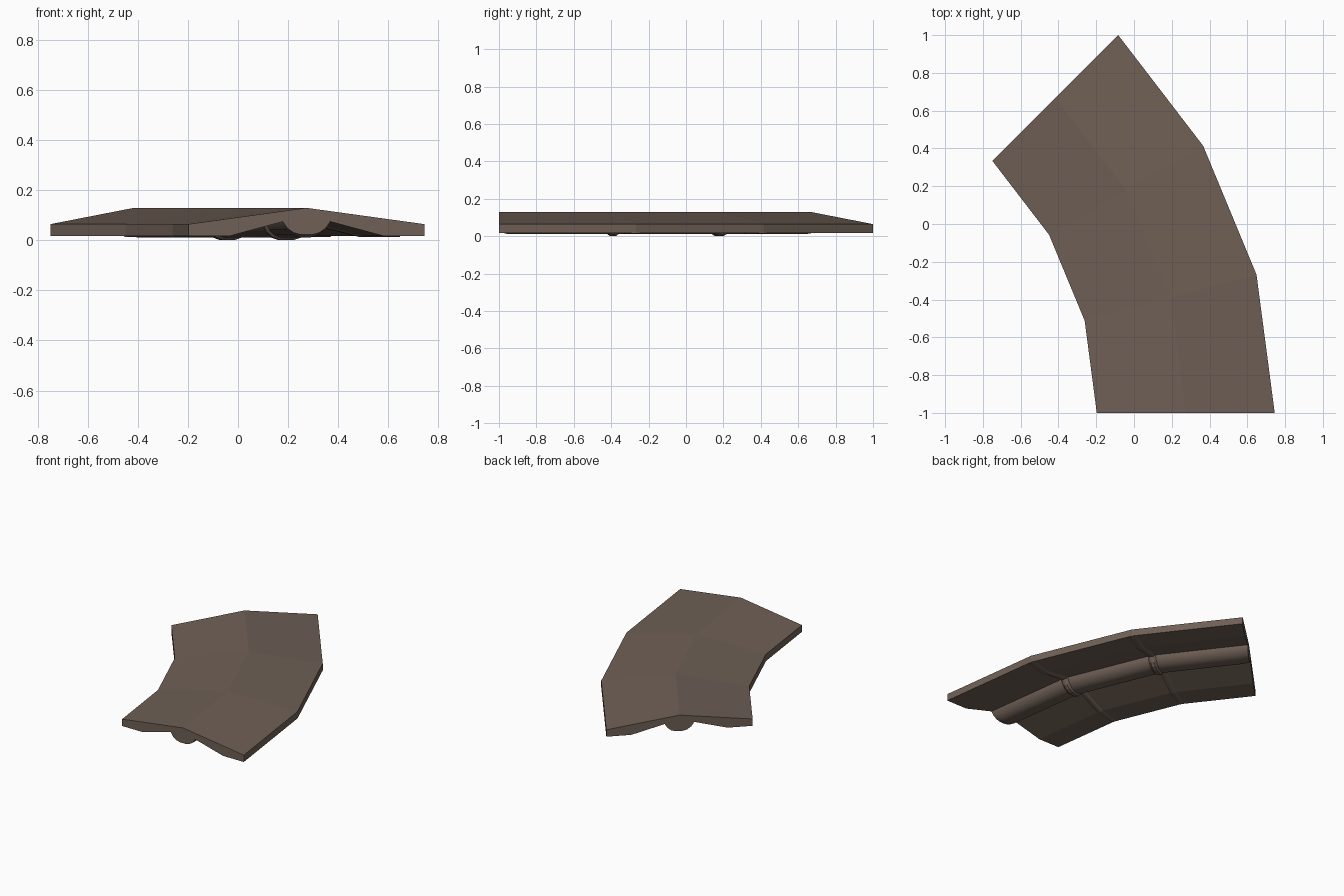
import bpy, bmesh, math
from mathutils import Vector

if "Cube" in bpy.data.objects:
    bpy.data.objects.remove(bpy.data.objects["Cube"])

# One colour for the whole piece
brown = bpy.data.materials.new("weathered brown")
brown.diffuse_color = (0.158, 0.116, 0.092, 1)
brown.use_nodes = True
brown.node_tree.nodes["Principled BSDF"].inputs["Base Color"].default_value = brown.diffuse_color

# Curved plan: 45 degree arc made of three straight segments
CX, CY, R, HW, STEPS = -2.083, -1.0, 2.357, 0.471, 3


def place(t, u, z):
    """Point at path position t (0..3), sideways offset u and height z."""
    i = min(int(t), STEPS - 1)
    ends = []
    for k in (i, i + 1):
        a = math.radians(15 * k)
        ends.append(Vector((CX + (R + u) * math.cos(a), CY + (R + u) * math.sin(a), z)))
    return ends[0].lerp(ends[1], t - i)


def loft(name, sections, smooth=False):
    """Solid through a list of (t, closed profile) sections."""
    bm = bmesh.new()
    rings = [[bm.verts.new(place(t, u, z)) for u, z in prof] for t, prof in sections]
    n = len(rings[0])
    for a, b in zip(rings, rings[1:]):
        for j in range(n):
            k = (j + 1) % n
            bm.faces.new((a[j], a[k], b[k], b[j]))
    bm.faces.new(rings[0])
    bm.faces.new(rings[-1])
    bmesh.ops.recalc_face_normals(bm, faces=bm.faces)
    me = bpy.data.meshes.new(name)
    bm.to_mesh(me)
    bm.free()
    me.materials.append(brown)
    ob = bpy.data.objects.new(name, me)
    bpy.context.collection.objects.link(ob)
    if smooth:
        bpy.context.view_layer.objects.active = ob
        ob.select_set(True)
        bpy.ops.object.shade_smooth_by_angle(angle=math.radians(40))
        ob.select_set(False)
    return ob


def mirrored(half):
    """Mirror a right half profile (ordered outwards) into a full open one."""
    return [(-u, z) for u, z in reversed(half)] + list(half)


# Ridged slab with a hollowed underside
under = mirrored([(0.095, 0.075), (0.31, 0.017), (HW, 0.017)])
slab = under + [(HW, 0.065), (0, 0.13), (-HW, 0.065)]
loft("ridged_slab", [(t, slab) for t in range(STEPS + 1)])

# Rounded beam under the ridge, slightly raised at both ends
arc = [(0.022, 0.023), (0.052, 0.031), (0.076, 0.048), (0.095, 0.075)]


def beam(drop):
    lower = [(u, z - drop * (0.075 - z) / 0.05) for u, z in arc]
    return mirrored(lower) + [(0.095, 0.1), (-0.095, 0.1)]


loft("centre_beam", [(0, beam(0)), (0.08, beam(0.011)), (1, beam(0.011)), (2, beam(0.011)),
                     (2.92, beam(0.011)), (3, beam(0.004))], smooth=True)


# Thin ribs wrapping the underside at the two joints
def rib(lift):
    half = [(u + lift * 0.4, z - 0.011 * (0.075 - z) / 0.05 - lift) for u, z in arc]
    half += [(0.31, 0.017 - lift * 0.4), (HW - 0.004, 0.018 - lift * 0.4)]
    top = [(HW - 0.004, 0.045), (0, 0.11), (-HW + 0.004, 0.045)]
    return mirrored(half) + top


for i in (1, 2):
    loft(f"joint_rib_{i}", [(i - 0.04, rib(0.0)), (i - 0.018, rib(0.011)), (i, rib(0.011)),
                            (i + 0.018, rib(0.011)), (i + 0.04, rib(0.0))])
